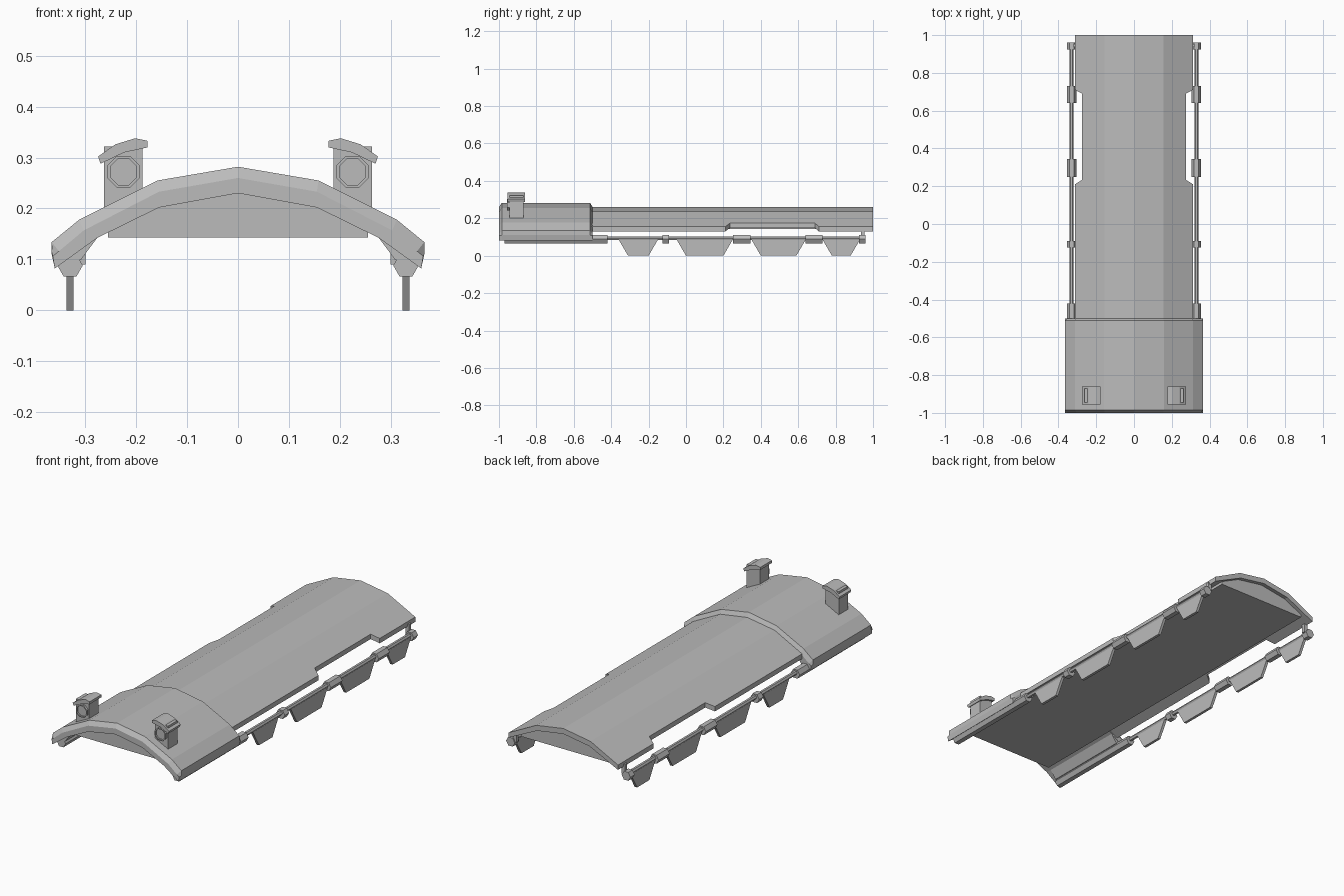
import bpy, bmesh, math

cube = bpy.data.objects.get("Cube")
if cube:
    bpy.data.objects.remove(cube)

GREY = 0.5
grey = bpy.data.materials.new("plain_grey")
grey.use_nodes = True
grey.diffuse_color = (GREY, GREY, GREY, 1)
grey.node_tree.nodes["Principled BSDF"].inputs["Base Color"].default_value = (GREY, GREY, GREY, 1)


def loft(name, sections):
    """Join equal-length closed loops of points, capped at both ends."""
    bm = bmesh.new()
    rings = [[bm.verts.new(p) for p in loop] for loop in sections]
    n = len(rings[0])
    for a, b in zip(rings, rings[1:]):
        for i in range(n):
            j = (i + 1) % n
            bm.faces.new((a[i], a[j], b[j], b[i]))
    bm.faces.new(rings[0])
    bm.faces.new(rings[-1])
    bmesh.ops.recalc_face_normals(bm, faces=bm.faces)
    mesh = bpy.data.meshes.new(name)
    bm.to_mesh(mesh)
    bm.free()
    mesh.materials.append(grey)
    obj = bpy.data.objects.new(name, mesh)
    bpy.context.collection.objects.link(obj)
    return obj


def along_y(outline, y):
    return [(x, y, z) for x, z in outline]


def prism(name, outline, y0, y1):
    return loft(name, [along_y(outline, y0), along_y(outline, y1)])


def both_sides(half):
    """Complete a half outline whose first and last points lie on x = 0."""
    return half + [(-x, z) for x, z in half[-2:0:-1]]


def ngon(x, z, r, n, turn=0.0):
    return [(x + r * math.cos(turn + math.tau * i / n),
             z + r * math.sin(turn + math.tau * i / n)) for i in range(n)]


def rect(x0, x1, z0, z1):
    return [(x0, z0), (x1, z0), (x1, z1), (x0, z1)]


# Long arched roof, with a shallow notch in each side edge
def roof_section(edge):
    z = 0.235 - 0.51 * (edge - 0.155)
    return both_sides([(0, 0.26), (0.155, 0.235), (edge, z), (edge, z - 0.025),
                       (0.15, 0.208), (0, 0.232)])


WIDE, NARROW = 0.312, 0.274
stations = [(-0.96, WIDE), (0.21, WIDE), (0.235, NARROW),
            (0.69, NARROW), (0.71, WIDE), (1.0, WIDE)]
loft("roof_shell", [along_y(roof_section(e), y) for y, e in stations])

# Flat ceiling body beneath the roof
prism("ceiling_body", both_sides([(0, 0.235), (0.15, 0.211), (0.255, 0.16),
                                  (0.255, 0.143), (0, 0.143)]), -0.96, 0.98)

# Front hood with bevelled end edges
inner = [(0.36, 0.082), (0.277, 0.142), (0.155, 0.202), (0, 0.23)]
hood_full = both_sides([(0, 0.282), (0.158, 0.255), (0.312, 0.178),
                        (0.366, 0.134), (0.366, 0.11)] + inner)
hood_low = both_sides([(0, 0.26), (0.155, 0.233), (0.303, 0.157),
                       (0.352, 0.116), (0.364, 0.106)] + inner)
loft("front_hood", [along_y(hood_low, -1.0), along_y(hood_full, -0.985),
                    along_y(hood_full, -0.512), along_y(hood_low, -0.5)])

RAIL_X, RAIL_Z = 0.33, 0.088
SLEEVES = [(-0.97, -0.42), (-0.125, -0.09), (0.25, 0.345), (0.64, 0.73), (0.925, 0.96)]
FLAPS = [(-0.36, -0.15), (-0.05, 0.25), (0.35, 0.64), (0.73, 0.93)]

for side, s in (("left", 1), ("right", -1)):
    def flip(outline):
        return [(s * x, z) for x, z in outline]

    # Side rail with hexagonal sleeves
    prism(side + "_rail", flip(ngon(RAIL_X, 0.094, 0.011, 6)), -0.5, 0.95)
    for i, (y0, y1) in enumerate(SLEEVES):
        prism(f"{side}_rail_sleeve_{i + 1}", flip(ngon(RAIL_X, RAIL_Z, 0.025, 6)), y0, y1)

    # Brackets joining the rail to the hood and roof
    prism(side + "_hood_bracket", flip([(0.277, 0.142), (0.355, 0.088), (0.308, 0.1)]), -0.97, -0.502)
    prism(side + "_rear_post", flip(rect(0.3, 0.32, 0.09, 0.142)), 0.936, 0.954)

    # Hanging trapezoid flaps
    for i, (y0, y1) in enumerate(FLAPS):
        shape = [(y0, 0.086), (y1, 0.086), (y1 - 0.05, 0), (y0 + 0.05, 0)]
        loft(f"{side}_flap_{i + 1}",
             [[(s * x, y, z) for y, z in shape] for x in (0.323, 0.337)])

    # Lamp: housing, curved cap, octagonal rim and sunken lens
    prism(side + "_lamp_housing", flip(rect(0.188, 0.263, 0.2, 0.322)), -0.945, -0.87)
    cap = [(0.178, 0.333), (0.202, 0.338), (0.241, 0.326), (0.275, 0.302),
           (0.27, 0.288), (0.224, 0.31), (0.178, 0.32)]
    prism(side + "_lamp_cap", flip(cap), -0.955, -0.86)
    rim = [ngon(s * 0.225, 0.272, r, 8, math.pi / 8) for r in (0.034, 0.028)]
    loft(side + "_lamp_lens", [along_y(rim[0], -0.94), along_y(rim[0], -0.956),
                               along_y(rim[1], -0.956), along_y(rim[1], -0.948)])
